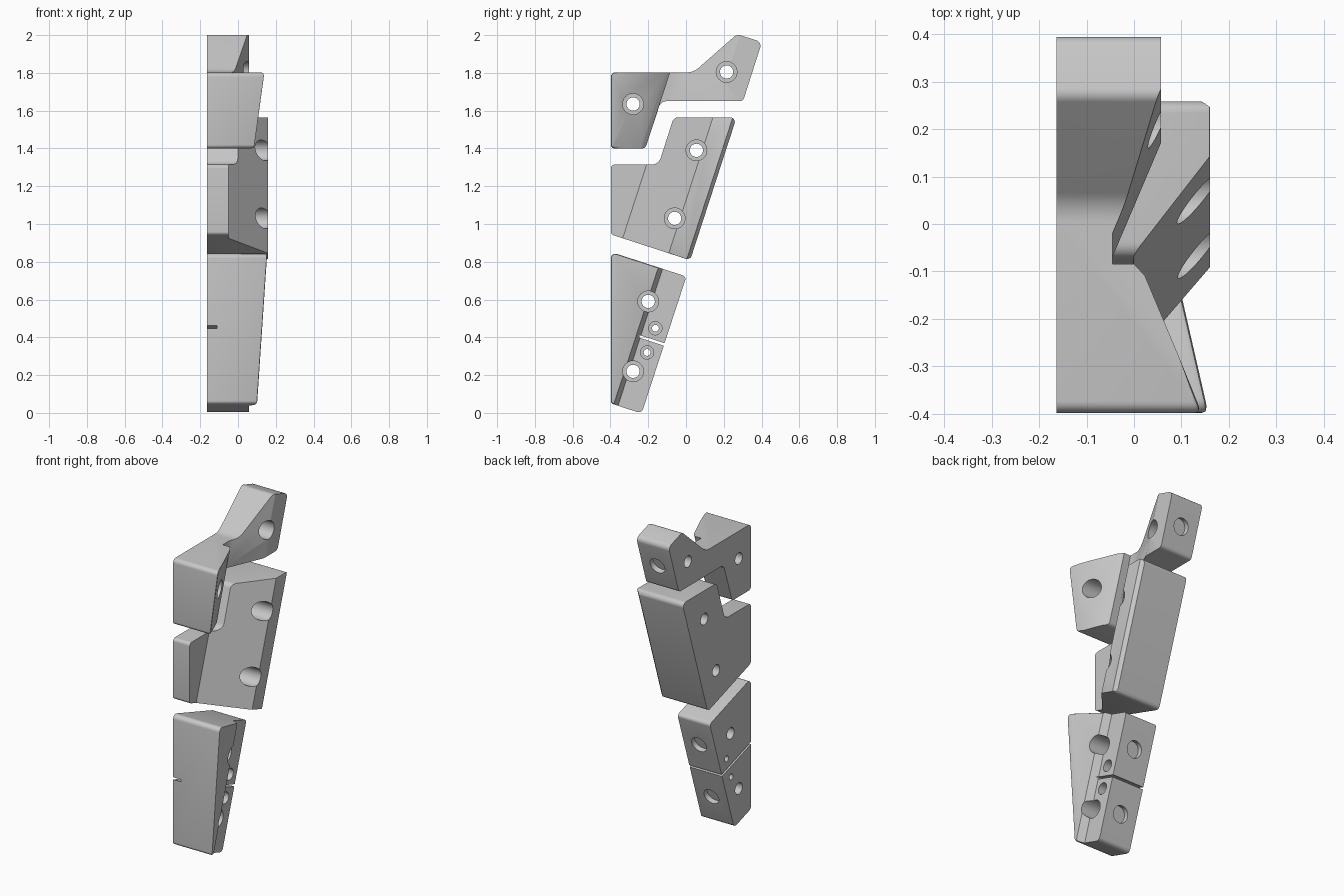
import bpy, bmesh, math
from mathutils import Vector, Matrix

if "Cube" in bpy.data.objects:
    bpy.data.objects.remove(bpy.data.objects["Cube"])

TILT = 0.325      # every part leans back by this amount per unit of height
FLAT = -0.163     # shared flat mounting side
SHOULDER = -0.06  # depth of the screw head seats
SHADE = (0.57, 0.57, 0.57, 1)

grey = bpy.data.materials.new("plain_grey")
grey.use_nodes = True
grey.diffuse_color = SHADE
grey.node_tree.nodes["Principled BSDF"].inputs["Base Color"].default_value = SHADE


def add_object(name, bm):
    bmesh.ops.recalc_face_normals(bm, faces=bm.faces)
    mesh = bpy.data.meshes.new(name)
    bm.to_mesh(mesh)
    bm.free()
    obj = bpy.data.objects.new(name, mesh)
    bpy.context.collection.objects.link(obj)
    return obj


def rounded(corners, steps=6):
    """Round each (y, z, radius) corner of an outline."""
    out = []
    for i, (y, z, r) in enumerate(corners):
        p = Vector((y, z))
        a = (Vector(corners[i - 1][:2]) - p).normalized()
        b = (Vector(corners[(i + 1) % len(corners)][:2]) - p).normalized()
        half = math.acos(a.dot(b)) / 2
        centre = p + (a + b).normalized() * (r / math.sin(half))
        reach = r / math.tan(half)
        start, end = p + a * reach - centre, p + b * reach - centre
        sweep = math.atan2(start.x * end.y - start.y * end.x, start.dot(end))
        for k in range(steps + 1):
            out.append(centre + Matrix.Rotation(sweep * k / steps, 2) @ start)
    return out


def prism(name, ring, offset):
    """Extrude a ring of points along an offset."""
    bm = bmesh.new()
    low = [bm.verts.new(p) for p in ring]
    high = [bm.verts.new(Vector(p) + Vector(offset)) for p in ring]
    bm.faces.new(low)
    bm.faces.new(high[::-1])
    n = len(ring)
    for i in range(n):
        j = (i + 1) % n
        bm.faces.new((low[i], low[j], high[j], high[i]))
    return add_object(name, bm)


def cylinder(radius, start, axis, length):
    bm = bmesh.new()
    turn = Vector(axis).to_track_quat('Z', 'Y').to_matrix().to_4x4()
    place = Matrix.Translation(Vector(start)) @ turn @ Matrix.Translation((0, 0, length / 2))
    bmesh.ops.create_cone(bm, cap_ends=True, segments=40, radius1=radius,
                          radius2=radius, depth=length, matrix=place)
    return add_object("cutter", bm)


def combine(obj, tool, operation):
    mod = obj.modifiers.new("combine", 'BOOLEAN')
    mod.operation, mod.object, mod.solver = operation, tool, 'EXACT'
    graph = bpy.context.evaluated_depsgraph_get()
    mesh = bpy.data.meshes.new_from_object(obj.evaluated_get(graph))
    obj.modifiers.clear()
    obj.data = mesh
    bpy.data.objects.remove(tool)


def body(name, outline, section, ref_z):
    """Side outline intersected with a leaning cross-section of (y, x) points at ref_z."""
    obj = prism(name, [(-0.5, p.x, p.y) for p in rounded(outline)], (1, 0, 0))
    ring = [(x, y + TILT * (-1 - ref_z), -1) for y, x in section]
    combine(obj, prism("section", ring, (0, TILT * 4, 4)), 'INTERSECT')
    # soften the sharp outer edges
    bm = bmesh.new()
    bm.from_mesh(obj.data)
    bmesh.ops.remove_doubles(bm, verts=bm.verts, dist=0.0003)
    bmesh.ops.dissolve_limit(bm, angle_limit=0.01, verts=bm.verts, edges=bm.edges)
    edges = [e for e in bm.edges if len(e.link_faces) == 2
             and min(v.co.x for v in e.verts) > 0.065
             and e.calc_face_angle(0) > math.radians(50)]
    bmesh.ops.bevel(bm, geom=edges, offset=0.012, segments=2, profile=0.5,
                    affect='EDGES', clamp_overlap=True)
    bm.to_mesh(obj.data)
    bm.free()
    return obj


def screw_hole(obj, y, z, head=0.055, shaft=0.035):
    combine(obj, cylinder(head, (SHOULDER, y, z), (1, 0, 0), 0.5), 'DIFFERENCE')
    combine(obj, cylinder(shaft, (-0.4, y, z), (1, 0, 0), 0.6), 'DIFFERENCE')


def back_pocket(obj, y, z):
    lean = Vector((0, 1, -TILT)).normalized()
    start = Vector((-0.05, y, z)) - lean * 0.03
    combine(obj, cylinder(0.05, start, lean, 0.2), 'DIFFERENCE')


# Upper bracket: wedge-shaped front block, thin arm and rear block
upper = body("upper_bracket",
             [(-0.398, 1.803, 0.025), (0.04, 1.803, 0.09), (0.27, 2.005, 0.03), (0.402, 1.963, 0.03),
              (0.302, 1.65, 0.025), (-0.133, 1.65, 0.04), (-0.215, 1.4, 0.025), (-0.398, 1.4, 0.02)],
             [(-0.7, 0.271), (-0.11, 0.023), (-0.085, 0.0), (-0.085, -0.045), (-0.02, -0.045),
              (0.22, 0.057), (0.9, 0.057), (0.9, FLAT), (-0.7, FLAT)], 1.8)
screw_hole(upper, -0.28, 1.635)
screw_hole(upper, 0.215, 1.805)
back_pocket(upper, 0.348, 1.8)

# Middle bracket: low front step, ramp and thick leaning rear
middle = body("middle_bracket",
              [(-0.398, 1.315, 0.02), (-0.145, 1.315, 0.05), (-0.065, 1.565, 0.035),
               (0.268, 1.565, 0.025), (0.022, 0.808, 0.025), (-0.398, 0.945, 0.02)],
              [(-0.8, -0.05), (-0.21, -0.05), (0.06, 0.16), (0.165, 0.16), (0.187, 0.138),
               (0.187, FLAT), (-0.8, FLAT)], 1.31)
screw_hole(middle, 0.055, 1.39)
screw_hole(middle, -0.06, 1.03)

# Lower bracket: raised wedge on a plate that is split by a slot
lower = body("lower_bracket",
             [(-0.398, 0.852, 0.025), (0.002, 0.722, 0.02), (-0.235, -0.003, 0.025), (-0.398, 0.05, 0.02)],
             [(-0.9, 0.255), (-0.15, 0.1), (-0.125, 0.057), (0.05, 0.057),
              (0.05, FLAT), (-0.9, FLAT)], 0.76)
for y, z in ((-0.2, 0.59), (-0.28, 0.22)):
    screw_hole(lower, y, z)
for y, z in ((-0.162, 0.448), (-0.206, 0.32)):
    screw_hole(lower, y, z, 0.035, 0.018)
for y, z in ((-0.056, 0.545), (-0.175, 0.18)):
    back_pocket(lower, y, z)
# shallow slot over the whole flat side, full depth through the plate
for y0, x1 in ((-0.5, -0.11), (-0.247, 0.3)):
    ring = [(-0.3, y, 0.455 - TILT * (y + 0.4) + s) for y, s in
            ((y0, -0.007), (0.1, -0.007), (0.1, 0.007), (y0, 0.007))]
    combine(lower, prism("slot", ring, (x1 + 0.3, 0, 0)), 'DIFFERENCE')

for part in (upper, middle, lower):
    part.data.materials.clear()
    part.data.materials.append(grey)
    bpy.ops.object.select_all(action='DESELECT')
    part.select_set(True)
    bpy.context.view_layer.objects.active = part
    bpy.ops.object.shade_smooth_by_angle(angle=math.radians(28))
